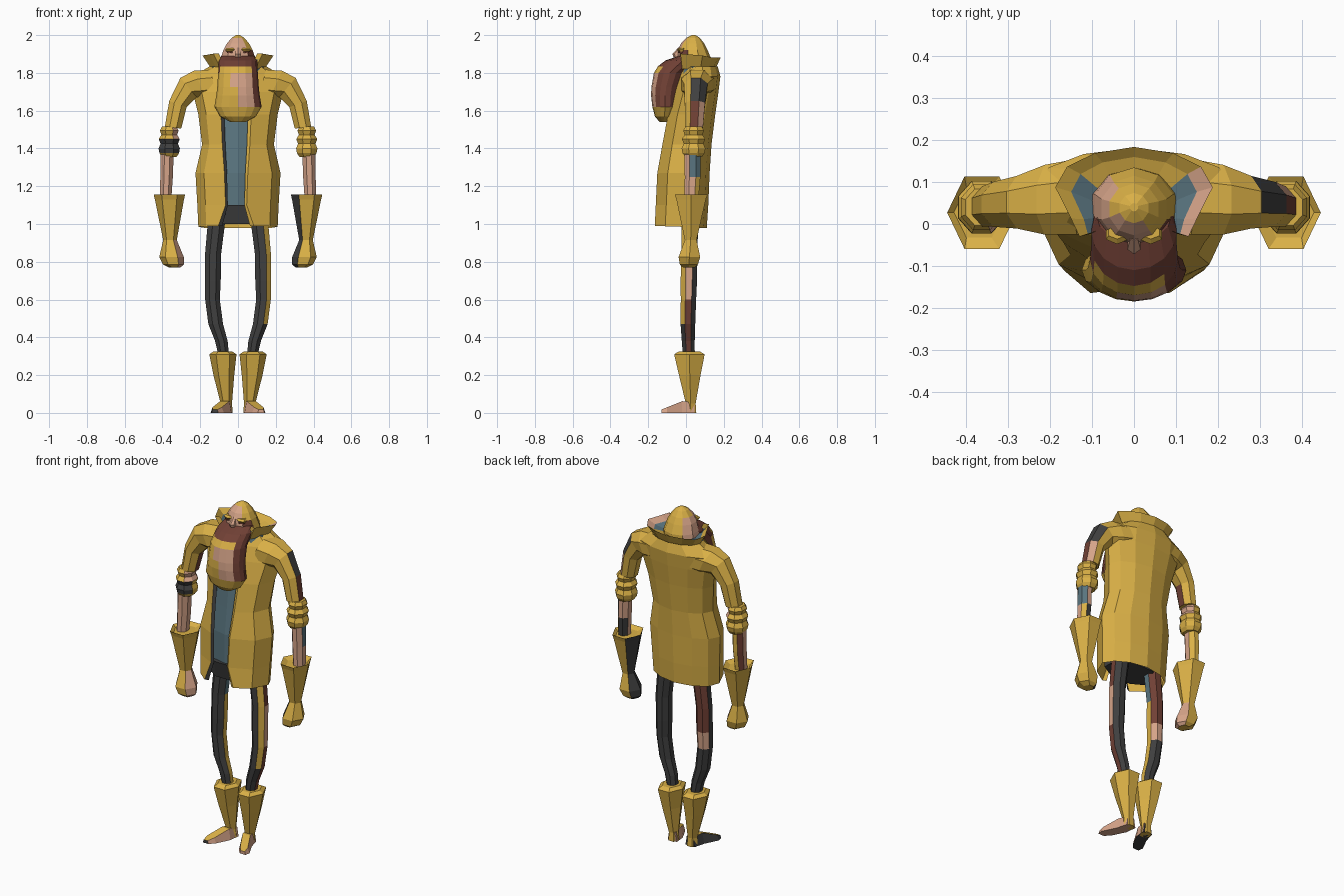
import bpy, bmesh
from math import sin, cos, radians, tau
from mathutils import Vector

cube = bpy.data.objects.get("Cube")
if cube:
    bpy.data.objects.remove(cube)

COLOURS = {"yellow": (0.7, 0.435, 0.062), "skin": (0.67, 0.37, 0.25), "brown": (0.165, 0.052, 0.036),
           "charcoal": (0.05, 0.05, 0.05), "blue": (0.1, 0.175, 0.21)}
MATS = []
for label, rgb in COLOURS.items():
    m = bpy.data.materials.new(label)
    m.use_nodes = True
    m.diffuse_color = (*rgb, 1)
    m.node_tree.nodes["Principled BSDF"].inputs["Base Color"].default_value = (*rgb, 1)
    MATS.append(m)
YELLOW, SKIN, BROWN, DARK, BLUE = range(5)


def skin_rows(name, rows, rule, closed=True):
    """Join rows of points with quads; rule(centre, normal, row, column) gives the colour."""
    bm = bmesh.new()
    vs = [[bm.verts.new(p) for p in row] for row in rows]
    n = len(rows[0])
    place = {}
    for j in range(len(rows) - 1):
        for i in range(n if closed else n - 1):
            k = (i + 1) % n
            place[bm.faces.new((vs[j][i], vs[j][k], vs[j + 1][k], vs[j + 1][i]))] = (j, i)
    if closed:
        place[bm.faces.new(vs[0])] = (-1, -1)
        place[bm.faces.new(vs[-1])] = (-1, -1)
        bmesh.ops.recalc_face_normals(bm, faces=bm.faces)
    bm.normal_update()
    for f, (j, i) in place.items():
        f.material_index = rule(f.calc_center_median(), f.normal, j, i) if callable(rule) else rule
    me = bpy.data.meshes.new(name)
    bm.to_mesh(me)
    bm.free()
    for m in MATS:
        me.materials.append(m)
    ob = bpy.data.objects.new(name, me)
    bpy.context.collection.objects.link(ob)


def loft(name, rings, n=8, rule=YELLOW, side=1, turn=0.5):
    """Rings are (x, y, z, rx, ry, tilt); side -1 mirrors across x."""
    rows = []
    for x, y, z, rx, ry, *tilt in rings:
        t = radians(tilt[0]) if tilt else 0
        row = []
        for i in range(n):
            a = tau * (i + turn) / n
            u = rx * cos(a)
            row.append(Vector((side * (x + u * cos(t)), y + ry * sin(a), z + u * sin(t))))
        rows.append(row)
    skin_rows(name, rows, rule)


def sheet(name, rows, rule, shift=0):
    """Cloth round the back with folded front edges; rows are (z, half_width, y_front, y_back, half_opening, tip_lift).
    shift moves the front opening sideways."""
    out = []
    for z, w, yf, yb, gap, lift in rows:
        d = yb - yf
        edge = [(gap * .78, yf + .01, z + lift), (gap, yf, z + lift)]
        half = [(.8 * w, yf + .2 * d, z + lift * .8), (w, yf + .55 * d, z + lift * .5),
                (.85 * w, yf + .78 * d, z), (.5 * w, yf + .93 * d, z)]
        out.append([Vector((x + shift, y, h)) for x, y, h in edge] + [Vector(p) for p in half] + [Vector((0, yb, z))]
                   + [Vector((-x, y, h)) for x, y, h in reversed(half)]
                   + [Vector((shift - x, y, h)) for x, y, h in reversed(edge)])
    skin_rows(name, out, rule, closed=False)


# Coat with one dark front edge, shirt and trouser top
def coat_rule(c, n, row, col):
    return DARK if col == 11 and row < 5 else YELLOW


sheet("coat", [(.98, .21, -.165, .11, .094, .01), (1.1, .215, -.16, .118, .056, 0), (1.27, .225, -.152, .125, .062, 0),
               (1.42, .19, -.125, .135, .073, 0), (1.58, .21, -.095, .155, .08, 0), (1.7, .24, -.06, .172, .08, 0),
               (1.78, .24, -.032, .182, .08, 0), (1.835, .15, -.01, .168, .085, 0)], coat_rule, -.01)
loft("shirt", [(0, -.01, 1.09, .16, .115), (0, 0, 1.27, .17, .125), (0, .01, 1.42, .15, .115),
               (0, .03, 1.6, .17, .11), (0, .06, 1.78, .17, .09), (0, .06, 1.835, .14, .085)], 10, BLUE)
loft("trouser_top", [(0, -.02, 1.0, .17, .1), (0, -.02, 1.1, .165, .127)], 8, DARK)


# Collar: outside, rim, then the lining at the sides of the neck
def collar_rule(c, n, row, col):
    if row == 0 or c.y > .115:
        return YELLOW
    if row == 1:
        return SKIN if c.x > .05 and c.y > -.01 else YELLOW
    return BLUE if abs(c.x) > .08 and c.y < .1 else YELLOW


sheet("collar", [(1.82, .14, -.02, .155, .09, 0), (1.882, .188, -.03, .184, .13, .02),
                 (1.862, .15, -.025, .16, .11, .01), (1.845, .1, -.01, .11, .085, 0)], collar_rule)


# Head, face and beard
def head_rule(c, n, row, col):
    if n.y < -.25 and c.z < 1.98:
        if c.x < .03:
            return SKIN
        return BROWN if c.z < 1.9 else YELLOW
    return SKIN if c.z < 1.95 and n.x < -.7 and c.y > 0 else YELLOW


loft("capped_head", [(0, .045, 1.82, .11, .09), (0, .042, 1.87, .098, .093), (0, .035, 1.92, .082, .08),
                     (0, .035, 1.955, .062, .062), (0, .038, 1.985, .036, .036), (0, .04, 2.0, .01, .01)], 10, head_rule)
for s, word in ((1, "left"), (-1, "right")):
    loft(word + "_eyelid", [(.04, -.022, 1.913, .026, .016), (.04, -.026, 1.923, .031, .022),
                            (.04, -.02, 1.932, .024, .016)], 6, YELLOW, s)
    loft(word + "_eye", [(.04, -.026, 1.906, .022, .016), (.04, -.026, 1.913, .022, .016)], 6, BROWN, s)
loft("nose", [(0, -.045, 1.885, .018, .022), (0, -.05, 1.9, .018, .022), (0, -.03, 1.935, .01, .01)], 6, SKIN)


def beard_rule(c, n, row, col):
    if row < 2 or (c.x > .07 and c.z > 1.6):
        return BROWN
    if 3 <= row <= 5 and c.y < -.12 and (c.x > 0 or (c.x > -.03 and row == 3)):
        return SKIN
    return BROWN if c.y > -.11 and c.z > 1.75 else YELLOW


loft("beard", [(0, .015, 1.89, .088, .055), (0, -.015, 1.865, .102, .095), (0, -.05, 1.835, .102, .098),
               (0, -.085, 1.8, .105, .085), (0, -.105, 1.725, .11, .078), (0, -.11, 1.68, .115, .075),
               (0, -.11, 1.62, .125, .068), (0, -.115, 1.57, .095, .05), (0, -.12, 1.54, .04, .02)],
     16, beard_rule, turn=0)

# Limbs, mirrored, with their own patch colours
for s, word in ((1, "left"), (-1, "right")):
    left = s == 1

    def sleeve_rule(c, n, row, col):
        if left and n.x > .4 and n.y > -.35 and c.x > .3:
            return DARK if row == 2 else BROWN if n.y < .3 else SKIN
        return BROWN if not left and n.x > .9 and c.z < 1.6 else YELLOW

    def cuff_rule(c, n, row, col):
        if not left and c.z < 1.455 and c.z > 1.37 and n.y < -.2:
            return DARK
        return SKIN if not left and n.x > .6 and c.z > 1.455 else YELLOW

    def forearm_rule(c, n, row, col):
        if left:
            if n.x > .5 and n.y > -.5:
                return BLUE if row == 0 else SKIN if n.y < .5 else YELLOW
            return SKIN if n.y < .1 or row == 0 else DARK
        return SKIN if n.y < .1 else BROWN if n.x < 0 else YELLOW

    def glove_rule(c, n, row, col):
        if left:
            return DARK if n.x < -.6 and c.x < .35 else YELLOW
        return SKIN if n.x > .6 and c.z < .9 else YELLOW

    def leg_rule(c, n, row, col):
        if left:
            if n.x > .85:
                return SKIN if .64 < c.z < .82 else BROWN
            return YELLOW if n.x > .5 and n.y < 0 and c.z > .5 else DARK
        if n.x > .85:
            return YELLOW if c.z < .9 else BLUE
        if n.y > .5:
            return BROWN if c.z > .68 else SKIN if c.z > .55 else DARK
        return DARK

    def foot_rule(c, n, row, col):
        if n.z > .5:
            return YELLOW
        return SKIN if left or n.x > 0 else DARK

    loft(word + "_sleeve", [(.13, .065, 1.745, .08, .098, 78), (.2, .058, 1.737, .088, .09, 66),
                            (.262, .052, 1.723, .072, .068, 50), (.318, .047, 1.635, .053, .058, 20),
                            (.344, .042, 1.51, .047, .052, 6)], 8, sleeve_rule, s)
    loft(word + "_cuff", [(.364, .04, z, r, r * 1.12) for z, r in
                          ((1.515, .042), (1.495, .053), (1.472, .045), (1.45, .06), (1.425, .05),
                           (1.4, .061), (1.375, .056), (1.355, .042))], 8, cuff_rule, s)
    loft(word + "_forearm", [(.375, .035, 1.37, .037, .046), (.378, .035, 1.25, .036, .045),
                             (.383, .03, 1.14, .033, .04)], 8, forearm_rule, s)
    loft(word + "_glove", [(.37, .028, 1.14, .06, .07), (.363, .027, 1.155, .083, .1), (.363, .027, 1.13, .077, .09),
                           (.36, .025, .915, .036, .036), (.352, .018, .825, .065, .066),
                           (.342, .015, .785, .055, .055), (.335, .015, .77, .03, .035)], 6, glove_rule, s, 0)
    loft(word + "_leg", [(.105, .02, 1.08, .048, .05), (.117, .02, .98, .049, .047), (.132, .018, .84, .046, .046),
                         (.133, .015, .7, .045, .047), (.135, .013, .6, .042, .044), (.118, .01, .47, .042, .042),
                         (.088, .012, .38, .036, .037), (.075, .015, .3, .03, .034)], 8, leg_rule, s)
    loft(word + "_boot", [(.08, .018, .325, .05, .065), (.08, .018, .31, .072, .093), (.075, .02, .2, .055, .066),
                          (.062, .025, .05, .03, .03), (.06, .025, .0, .032, .034)], 6, YELLOW, s, 0)
    # Foot runs from heel to a flat pointed toe
    stations = ((.058, .045, .03, .055), (.07, -.02, .035, .062), (.11, -.1, .035, .03), (.122, -.13, .018, .018))
    skin_rows(word + "_foot", [[Vector((s * (x + dx * w), y, h * up)) for dx, up in ((-1, 0), (1, 0), (.7, 1), (-.7, 1))]
                               for x, y, w, h in stations], foot_rule)
